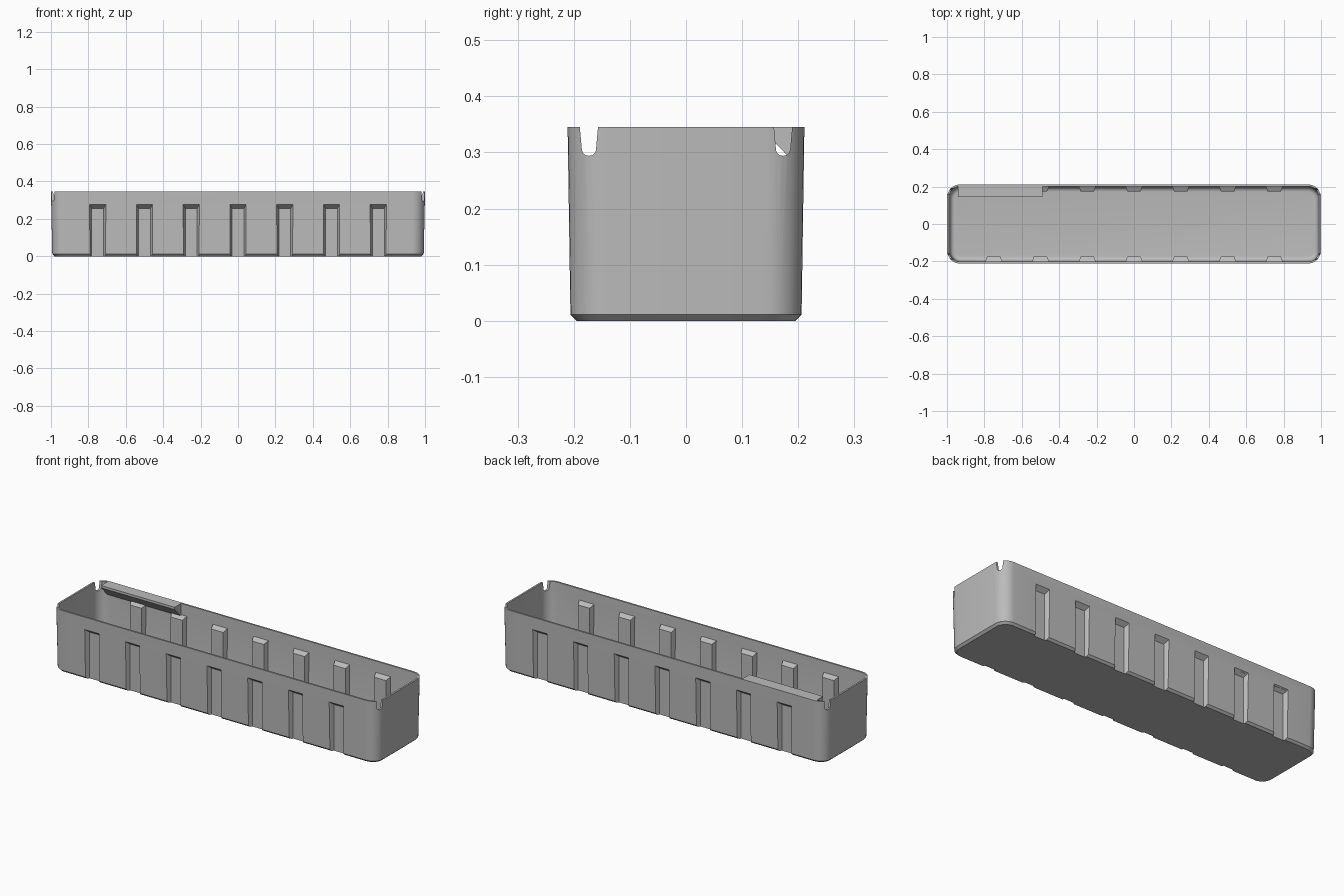
import bpy, bmesh, math
from mathutils import Vector

if "Cube" in bpy.data.objects:
    bpy.data.objects.remove(bpy.data.objects["Cube"], do_unlink=True)

TOP = 0.345
grey = bpy.data.materials.new("light grey plastic")
grey.use_nodes = True
colour = (0.5, 0.5, 0.5, 1)
grey.diffuse_color = colour
grey.node_tree.nodes["Principled BSDF"].inputs["Base Color"].default_value = colour


def make_object(name, bm):
    bmesh.ops.recalc_face_normals(bm, faces=bm.faces)
    mesh = bpy.data.meshes.new(name)
    bm.to_mesh(mesh)
    bm.free()
    mesh.materials.append(grey)
    obj = bpy.data.objects.new(name, mesh)
    bpy.context.collection.objects.link(obj)
    return obj


def rounded_ring(bm, hx, hy, r, z, steps=8):
    ring = []
    for q, (sx, sy) in enumerate([(1, 1), (-1, 1), (-1, -1), (1, -1)]):
        for i in range(steps + 1):
            a = math.pi / 2 * (q + i / steps)
            ring.append(bm.verts.new((sx * (hx - r) + r * math.cos(a),
                                      sy * (hy - r) + r * math.sin(a), z)))
    return ring


def rounded_loft(name, levels):
    """Solid through rounded rectangles given as (half x, half y, radius, z)."""
    bm = bmesh.new()
    rings = [rounded_ring(bm, *level) for level in levels]
    for a, b in zip(rings, rings[1:]):
        for i in range(len(a)):
            j = (i + 1) % len(a)
            bm.faces.new((a[i], a[j], b[j], b[i]))
    bm.faces.new(rings[0])
    bm.faces.new(rings[-1])
    return make_object(name, bm)


def prism(bm, profile, x0, x1):
    """Extrude a (y, z) profile along x."""
    a = bm.faces.new([bm.verts.new((x0, y, z)) for y, z in profile])
    ext = bmesh.ops.extrude_face_region(bm, geom=[a])["geom"]
    bmesh.ops.translate(bm, vec=(x1 - x0, 0, 0),
                        verts=[v for v in ext if isinstance(v, bmesh.types.BMVert)])


def ribs(name, outer, inner, bottom):
    """Tapered blocks along both long sides; ends are (y, half width, top z)."""
    bm = bmesh.new()
    for side in (-1, 1):
        for n in range(-3, 4):
            quads = []
            for y, w, z in (outer, inner):
                quads.append([bm.verts.new((n * 0.25 + sx * w, side * y, h))
                              for sx, h in ((-1, bottom), (1, bottom), (1, z), (-1, z))])
            a, b = quads
            bm.faces.new(a)
            bm.faces.new(b)
            for i in range(4):
                j = (i + 1) % 4
                bm.faces.new((a[i], a[j], b[j], b[i]))
    return make_object(name, bm)


def combine(target, tool, operation):
    mod = target.modifiers.new("combine", "BOOLEAN")
    mod.object, mod.operation, mod.solver = tool, operation, "EXACT"
    graph = bpy.context.evaluated_depsgraph_get()
    graph.update()
    mesh = bpy.data.meshes.new_from_object(target.evaluated_get(graph))
    target.modifiers.clear()
    target.data = mesh
    bpy.data.objects.remove(tool, do_unlink=True)


# Outer body with drafted walls and a chamfered foot
tray = rounded_loft("tray", [(0.981, 0.195, 0.055, 0), (0.993, 0.206, 0.065, 0.011),
                             (1.0, 0.211, 0.068, TOP)])
# Pockets pressed into the long sides
combine(tray, ribs("pockets", (0.25, 0.063, 0.309), (0.186, 0.032, 0.256), -0.05), "DIFFERENCE")

# Cavity with a filleted floor, leaving ribs behind each pocket
FILLET = 0.025
levels = []
for i in range(7):
    a = math.pi / 2 * i / 6
    inset = FILLET * (1 - math.sin(a))
    levels.append((0.984 - inset, 0.197 - inset, 0.056 - inset,
                   0.01 + FILLET * (1 - math.cos(a))))
levels.append((0.991, 0.202, 0.059, TOP + 0.05))
cavity = rounded_loft("cavity", levels)
combine(cavity, ribs("rib_cores", (0.24, 0.06, 0.305), (0.175, 0.036, 0.268), -0.05), "DIFFERENCE")
combine(tray, cavity, "DIFFERENCE")

# Label ledge with a sloping underside, in the back corner
bm = bmesh.new()
prism(bm, [(0.145, TOP), (0.145, 0.332), (0.204, 0.27), (0.206, TOP)], -0.942, -0.49)
combine(tray, make_object("label_ledge", bm), "UNION")

# Rounded notches near the four corners of the end walls
bm = bmesh.new()
for side in (-1, 1):
    profile = [(-0.018, TOP + 0.02), (-0.0125, 0.304)]
    for i in range(1, 6):
        a = math.pi * (1 + i / 6)
        profile.append((0.0125 * math.cos(a), 0.304 + 0.01 * math.sin(a)))
    profile += [(0.0125, 0.304), (0.018, TOP + 0.02)]
    for x0, x1 in ((-1.05, -0.945), (0.945, 1.05)):
        prism(bm, [(side * 0.173 + y, z) for y, z in profile], x0, x1)
combine(tray, make_object("notches", bm), "DIFFERENCE")

# Smooth rounded corners, keep creases sharp
bpy.ops.object.select_all(action="DESELECT")
tray.select_set(True)
bpy.context.view_layer.objects.active = tray
bpy.ops.object.shade_smooth_by_angle(angle=math.radians(25))
